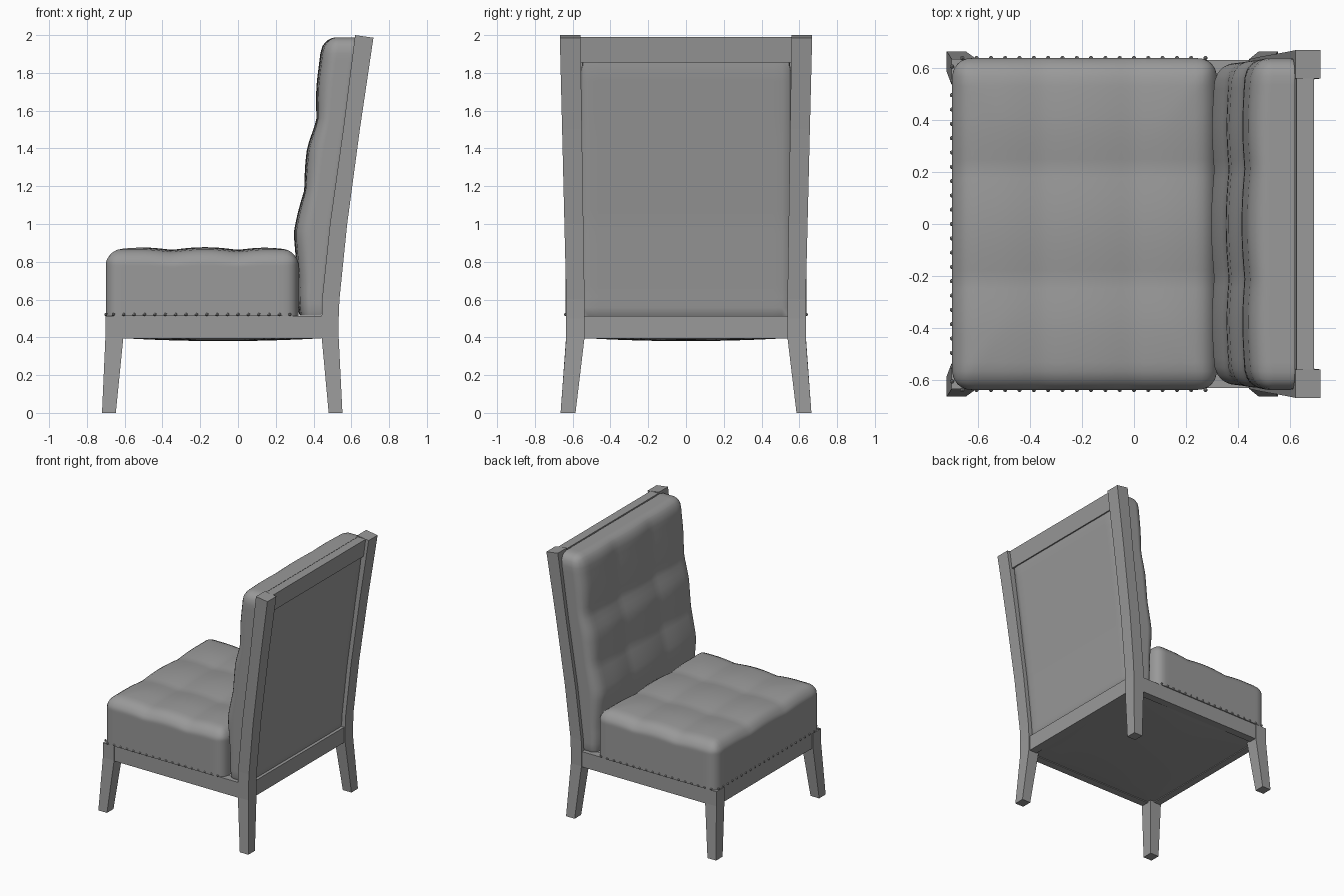
import bpy, bmesh, math
from mathutils import Vector

old = bpy.data.objects.get("Cube")
if old:
    bpy.data.objects.remove(old)

grey = bpy.data.materials.new("plain_grey")
grey.use_nodes = True
GREY = (0.32, 0.32, 0.32, 1)
grey.diffuse_color = GREY
grey.node_tree.nodes["Principled BSDF"].inputs["Base Color"].default_value = GREY


def finish(name, bm, smooth=False):
    bmesh.ops.recalc_face_normals(bm, faces=bm.faces)
    mesh = bpy.data.meshes.new(name)
    bm.to_mesh(mesh)
    bm.free()
    mesh.materials.append(grey)
    obj = bpy.data.objects.new(name, mesh)
    bpy.context.collection.objects.link(obj)
    if smooth:
        bpy.ops.object.select_all(action='DESELECT')
        obj.select_set(True)
        bpy.context.view_layer.objects.active = obj
        bpy.ops.object.shade_smooth_by_angle(angle=math.radians(40))
    return obj


def interp(points, z):
    """Piecewise linear value at height z from (z, value) pairs."""
    for (za, a), (zb, b) in zip(points, points[1:]):
        if z <= zb:
            return a + (b - a) * max(0, (z - za) / (zb - za))
    return points[-1][1]


def loft(name, rings, slope=0):
    """Square post through rings of (z, x0, x1, y0, y1)."""
    bm = bmesh.new()
    last = None
    for i, (z, x0, x1, y0, y1) in enumerate(rings):
        drop = slope if i == len(rings) - 1 else 0
        ring = [bm.verts.new(p) for p in ((x0, y0, z), (x1, y0, z - drop),
                                          (x1, y1, z - drop), (x0, y1, z))]
        if last:
            for k in range(4):
                n = (k + 1) % 4
                bm.faces.new((last[k], last[n], ring[n], ring[k]))
        else:
            bm.faces.new(ring)
        last = ring
    bm.faces.new(last)
    return finish(name, bm)


def box(name, x0, x1, y0, y1, z0, z1, lean=0):
    return loft(name, [(z0, x0, x1, y0, y1), (z1, x0 + lean, x1 + lean, y0, y1)])


def padded(name, lo, hi, radius, shape, cuts=35):
    """Rounded box between two corners, each point then moved by shape."""
    bm = bmesh.new()
    bmesh.ops.create_cube(bm, size=1)
    bmesh.ops.subdivide_edges(bm, edges=bm.edges[:], cuts=cuts, use_grid_fill=True)
    lo, hi = Vector(lo), Vector(hi)
    for v in bm.verts:
        p = Vector([lo[i] + (v.co[i] + 0.5) * (hi[i] - lo[i]) for i in range(3)])
        core = Vector([min(max(p[i], lo[i] + radius), hi[i] - radius) for i in range(3)])
        if (p - core).length > 1e-6:
            p = core + (p - core).normalized() * radius
        v.co = shape(p)
    bmesh.ops.remove_doubles(bm, verts=bm.verts[:], dist=1e-5)
    return finish(name, bm, True)


def puff(value, seams, reach):
    """0 on a seam, rising to 1 in the middle of a tuft."""
    d = min(abs(value - s) for s in seams) / reach
    return math.sin(math.pi / 2 * min(1, d))


# Legs and back posts, one pair for each side
POST_FRONT = [(0.5, 0.443), (0.6, 0.445), (1.0, 0.487), (1.5, 0.557), (2.0, 0.62)]
POST_BACK = [(0.5, 0.533), (0.6, 0.537), (1.0, 0.578), (1.5, 0.645), (2.0, 0.717)]
for side, s in (("left", 1), ("right", -1)):
    loft(f"front_leg_{side}", [(0, -0.72, -0.647, s * 0.585, s * 0.664),
                               (0.4, -0.702, -0.607, s * 0.537, s * 0.635),
                               (0.512, -0.702, -0.607, s * 0.537, s * 0.635)])
    rings = [(0, 0.48, 0.553, s * 0.585, s * 0.664),
             (0.4, 0.443, 0.533, s * 0.537, s * 0.634)]
    for (z, front), (_, back) in zip(POST_FRONT, POST_BACK):
        t = max(0, z - 0.6) / 1.4
        rings.append((z, front, back, s * (0.537 + 0.022 * t), s * (0.634 + 0.034 * t)))
    loft(f"back_post_{side}", rings, slope=0.014)
    box(f"side_rail_{side}", -0.607, 0.443, s * 0.57, s * 0.63, 0.395, 0.512)

# Cross rails
box("front_rail", -0.695, -0.64, -0.537, 0.537, 0.395, 0.512)
box("back_rail", 0.46, 0.525, -0.537, 0.537, 0.395, 0.512)
box("top_rail", 0.608, 0.675, -0.56, 0.56, 1.855, 1.99, lean=0.017)


# Seat cushion with three by three tufts
def seat_shape(p):
    top = min(1, max(0, (p.z - 0.55) / 0.3)) ** 2
    dip = 2 - puff(p.x, (-0.35, 0.0), 0.17) - puff(p.y, (-0.215, 0.215), 0.21)
    edge = max(abs(p.x + 0.19) / 0.51, abs(p.y) / 0.64)
    z = p.z - top * (0.014 * dip + 0.025 * edge ** 6)
    return Vector((p.x, p.y, max(z, 0.512)))


padded("seat_cushion", (-0.7, -0.638, 0.4), (0.32, 0.638, 0.877), 0.075, seat_shape)

# Back cushion: local depth runs from the posts forward
THICKNESS = [(0.5, 0.12), (0.7, 0.14), (0.95, 0.187), (1.18, 0.172),
             (1.4, 0.178), (1.55, 0.158), (1.75, 0.172), (2.0, 0.172)]


def back_shape(p):
    z = p.z
    depth = min(1, max(0, p.x / 0.17))
    dip = 2 - puff(z, (1.18, 1.55), 0.17) - puff(p.y, (-0.215, 0.215), 0.21)
    fade = 1 - min(1, abs(p.y) / 0.64) ** 8
    x = interp(POST_FRONT, z) - depth * interp(THICKNESS, z) + depth ** 3 * 0.011 * dip * fade
    x += depth * 0.02 * (abs(p.y) / 0.64) ** 4
    return Vector((x, p.y * interp([(0.5, 0.95), (2, 1)], z), max(z, 0.515)))


padded("back_cushion", (-0.06, -0.64, 0.45), (0.17, 0.64, 1.988), 0.075, back_shape)


# Upholstered panel closing the rear of the backrest
def panel_shape(p):
    return Vector((interp(POST_BACK, p.z) + p.x, p.y, p.z))


padded("rear_panel", (-0.085, -0.555, 0.5), (-0.025, 0.555, 1.87), 0.025, panel_shape, 23)


# Sagging cloth under the seat
def cloth_shape(p):
    sag = (1 - (p.x + 0.08) ** 2 / 0.36) * (1 - p.y ** 2 / 0.36)
    return Vector((p.x, p.y, p.z - 0.02 * max(0, sag)))


padded("under_cloth", (-0.65, -0.58, 0.4), (0.48, 0.58, 0.44), 0.01, cloth_shape, 15)

# Row of upholstery nails round the cushion base
bm = bmesh.new()
spots = [(-0.66 + 0.055 * i, s * 0.638) for i in range(18) for s in (-1, 1)]
spots += [(-0.7, -0.605 + 0.055 * i) for i in range(23)]
for x, y in spots:
    made = bmesh.ops.create_icosphere(bm, subdivisions=1, radius=0.009)
    bmesh.ops.translate(bm, verts=made["verts"], vec=(x, y, 0.521))
finish("upholstery_nails", bm, True)
